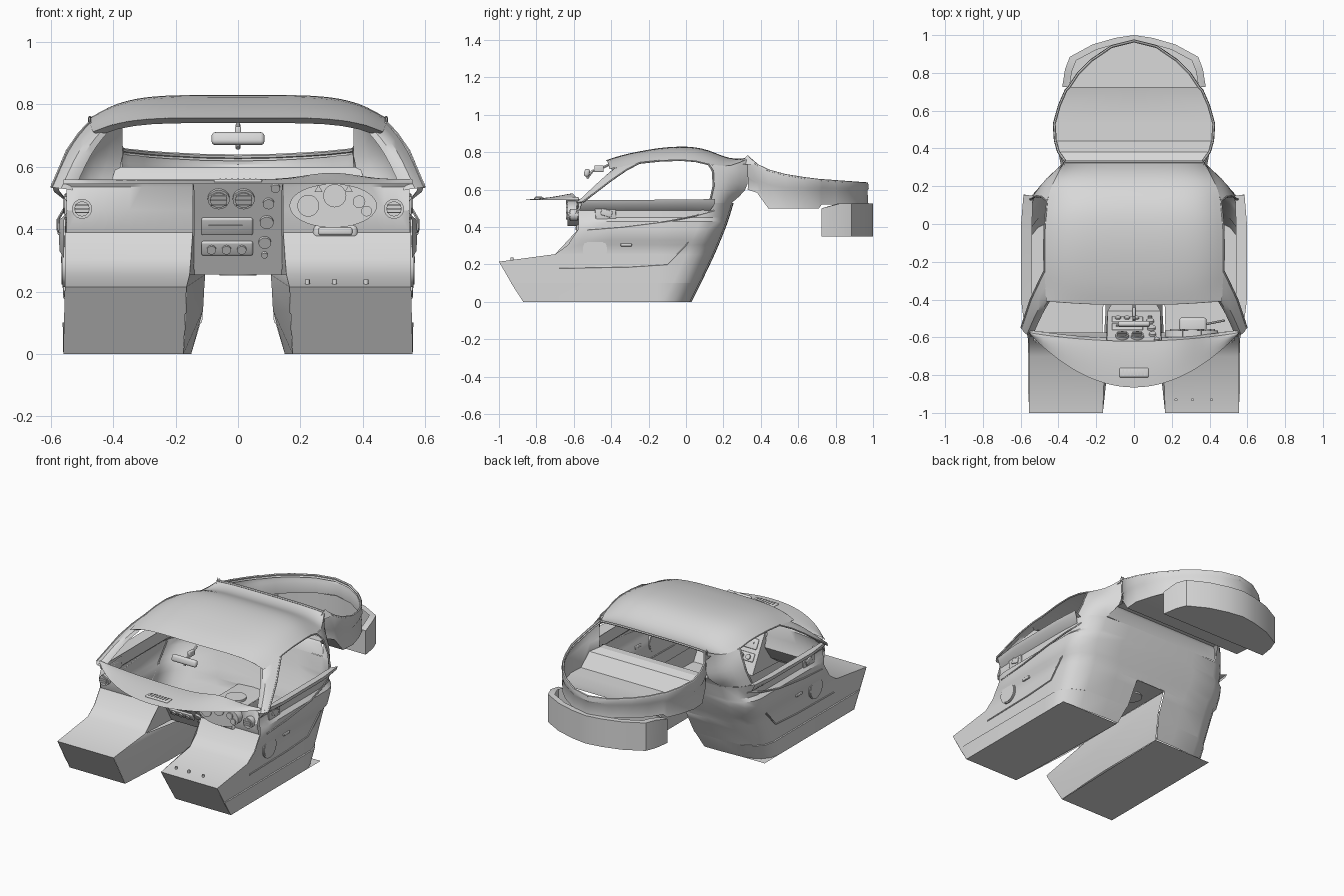
import bpy, bmesh, math
from mathutils import Matrix, Vector

grey = bpy.data.materials.new("plain grey")
grey.diffuse_color = (0.7, 0.7, 0.7, 1)


def finish(name, bm, subsurf=0):
    me = bpy.data.meshes.new(name)
    bmesh.ops.remove_doubles(bm, verts=bm.verts, dist=0.0004)
    bmesh.ops.recalc_face_normals(bm, faces=bm.faces)
    bm.to_mesh(me)
    bm.free()
    ob = bpy.data.objects.new(name, me)
    bpy.context.collection.objects.link(ob)
    me.materials.append(grey)
    if subsurf:
        m = ob.modifiers.new("smooth", 'SUBSURF')
        m.levels = m.render_levels = subsurf
        m.boundary_smooth = 'PRESERVE_CORNERS'
    return ob


def loft(name, rows, mirror=True, subsurf=0):
    """Skin rows of points into one sheet, optionally with its mirror half."""
    bm = bmesh.new()
    for s in ((1, -1) if mirror else (1,)):
        vs = [[bm.verts.new((s * x, y, z)) for x, y, z in r] for r in rows]
        for a, b in zip(vs, vs[1:]):
            for i in range(len(a) - 1):
                bm.faces.new((a[i], a[i + 1], b[i + 1], b[i]))
    return finish(name, bm, subsurf)


def disc(name, loc, r, depth, rot, sx=1.0, sy=1.0, seg=28):
    bm = bmesh.new()
    bmesh.ops.create_cone(bm, cap_ends=True, segments=seg, radius1=r, radius2=r, depth=depth)
    bm.transform(Matrix.Translation(loc) @ rot @ Matrix.Diagonal((sx, sy, 1, 1)))
    return finish(name, bm)


def box(name, loc, size, rotx=0.0, bevel=0.0):
    bm = bmesh.new()
    bmesh.ops.create_cube(bm, size=1)
    bm.transform(Matrix.Diagonal((*size, 1)))
    if bevel:
        bmesh.ops.bevel(bm, geom=bm.edges[:], offset=bevel, segments=3, affect='EDGES', profile=0.5)
    bm.transform(Matrix.Translation(loc) @ Matrix.Rotation(rotx, 4, 'X'))
    return finish(name, bm)


def tube(name, pts, r, mirror=False):
    for s in ((1, -1) if mirror else (1,)):
        cu = bpy.data.curves.new(name, 'CURVE')
        cu.dimensions = '3D'
        cu.bevel_depth = r
        cu.bevel_resolution = 1
        cu.use_fill_caps = True
        sp = cu.splines.new('POLY')
        sp.points.add(len(pts) - 1)
        for p, (x, y, z) in zip(sp.points, pts):
            p.co = (s * x, y, z, 1)
        cu.materials.append(grey)
        bpy.context.collection.objects.link(bpy.data.objects.new(name, cu))


def lerp(tab, v):
    for (a, fa), (b, fb) in zip(tab, tab[1:]):
        if v <= b:
            return fa + (fb - fa) * max(0, (v - a) / (b - a))
    return tab[-1][1]


RX = Matrix.Rotation(math.pi / 2, 4, 'X')
RY = Matrix.Rotation(math.pi / 2, 4, 'Y')

# footwells: floor, toe board and sloping top
well = [(.02, 0, .15), (-.87, 0, .175), (-1, .215, .165), (-.7, .255, .155),
        (-.63, .305, .15), (-.575, .39, .145)]
loft("footwell", [[(xi, y, z), (.555 if z else .56, y, z)] for y, z, xi in well])

# outer door walls running round into the rear bulkhead
back = [(0, .02), (.1, .07), (.215, .125), (.28, .155), (.39, .2), (.49, .235), (.53, .245)]
side = [(0, -.87, .56, .15), (.1, -.935, .562, .12), (.102, -.935, .555, .115), (.215, -1, .555, .108),
        (.255, -.7, .555, .105), (.256, -.698, .555, 0), (.305, -.63, .557, 0), (.33, -.615, .572, 0),
        (.39, -.575, .575, 0), (.43, -.575, .572, 0), (.45, -.575, .55, 0), (.53, -.575, .545, 0)]
rows = []
for z, yf, xw, xi in side:
    yb = lerp(back, z)
    xf = min(xw, .557)
    rows.append([(xf, yf, z), (xw, yf + .06, z), (xw, -.4, z), (xw, -.15, z), (xw, yb - .14, z),
                 (xw - .015, yb - .085, z), (xw - .05, yb - .04, z), (xw - .13, yb, z),
                 (xw - .3, yb + .008, z), (xi, yb + .01, z)])
loft("side_and_rear_wall", rows)

# centre tunnel walls, cheeks and roof
tun = [(0, -.87, .02, .175, .15), (.14, -.955, .09, .167, .112),
       (.215, -1, .125, .165, .108), (.255, -.7, .145, .155, .105)]
loft("tunnel_wall", [[(xf, yf, z), (xb, -.45, z), (xb, yb, z)] for z, yf, yb, xf, xb in tun])
loft("console_cheek", [[(.155, -.7, .255), (.14, -.46, .255)], [(.145, -.575, .39), (.142, -.53, .39)],
                       [(.145, -.61, .54), (.142, -.62, .545)]])
loft("tunnel_roof", [[(.14, -.46, .255), (0, -.46, .255)], [(.105, -.4, .256), (0, -.4, .262)],
                     [(.105, .155, .256), (0, .155, .262)]])
for y in (-.02, -.17):
    disc("cup_holder", (0, y, .262), .06, .02, Matrix())

# roof skin
crown = [(-.43, .757, .465, .712), (-.34, .787, .472, .725), (-.25, .805, .475, .742), (-.14, .825, .477, .755),
         (-.03, .832, .475, .758), (.05, .828, .468, .752), (.12, .812, .46, .735), (.18, .786, .445, .73),
         (.235, .767, .42, .722), (.29, .764, .39, .742), (.33, .772, .37, .765)]
us = [i / 8 for i in range(-8, 9)]
loft("roof", [[(u * xe, y + (.02 * u * u if y < -.3 else 0), ze + (zc - ze) * (1 - abs(u) ** 5)) for u in us]
              for y, zc, xe, ze in crown], mirror=False, subsurf=1)
# header return lip
loft("windscreen_header", [[(u * .465, -.43 + .02 * u * u, .712 + .045 * (1 - abs(u) ** 5)) for u in us],
                           [(u * .445, -.385 + .02 * u * u, .70 + .04 * (1 - abs(u) ** 5)) for u in us]],
     mirror=False)

# windscreen pillars, outer face and inner return
front = [(.57, -.6, .53), (.53, -.51, .62), (.497, -.455, .675), (.465, -.41, .712)]
rear = [(.597, -.55, .535), (.548, -.4, .65), (.51, -.32, .705), (.475, -.25, .742)]
inner = [(x - .045, y + .035, z - .005) for x, y, z in front]
loft("windscreen_pillar", [inner, front, rear], subsurf=1)

# rear pillars between side window, bulkhead and hatch
loft("rear_pillar", [
    [(.46, .12, .735), (.49, .143, .70), (.522, .147, .62), (.545, .12, .53)],
    [(.445, .18, .73), (.475, .195, .68), (.505, .19, .61), (.53, .16, .53)],
    [(.42, .235, .722), (.445, .25, .67), (.475, .242, .60), (.495, .205, .53)],
    [(.37, .33, .765), (.37, .33, .66), (.37, .33, .60), (.415, .245, .53)]], subsurf=1)

# window ledge and window surround
loft("window_ledge", [[(.54, -.57, .53), (.54, -.35, .53), (.54, 0, .53), (.535, .15, .53)],
                      [(.578, -.56, .545), (.598, -.4, .545), (.598, 0, .547), (.585, .155, .55)],
                      [(.572, -.56, .52), (.59, -.4, .52), (.59, 0, .52), (.575, .155, .525)],
                      [(.548, -.57, .49), (.552, -.4, .49), (.552, 0, .49), (.545, .13, .49)]])
tube("window_seal", rear + [(.476, -.14, .754), (.475, -.03, .758), (.468, .05, .752), (.46, .12, .735),
                            (.49, .143, .70), (.522, .147, .62), (.55, .13, .545)], .005, True)

# parcel shelf over the bulkhead
xs = [.415, .3, .15, 0]
loft("parcel_shelf", [[(x, .25, .53) for x in xs], [(x * .95, .272, .59) for x in xs],
                      [(x * .9, .285, .60) for x in xs], [(x * .89, .33, .60) for x in xs]])

# boot tub: rim, walls, floor
plan = [(.37, .33), (.405, .38), (.422, .44), (.428, .53), (.40, .63), (.365, .71), (.35, .725),
        (.30, .80), (.23, .87), (.12, .945), (0, .975)]
ztop = [(.33, .77), (.36, .74), (.42, .705), (.55, .67), (.7, .65), (.98, .63)]
zmid = [(.33, .66), (.42, .62), (.5, .6), (.98, .595)]
zbot = [(.33, .6), (.37, .6), (.43, .5), (.715, .5), (.725, .52), (1, .52)]
ring = lambda k, tab, dz=0: [(x * k, .5 + (y - .5) * k, lerp(tab, y) + dz) for x, y in plan]
loft("boot_wall", [ring(.97, ztop, -.012), ring(1, ztop), ring(1.005, zmid, .012), ring(.99, zmid),
                   [(x, y, lerp(zbot, y)) for x, y in plan]])
loft("boot_floor", [[(x, y, lerp(zbot, y)), (0, y, lerp(zbot, y))] for x, y in plan if y < .726 and y != .71])
tube("hatch_seal", ring(.985, ztop, .002), .007, True)
tube("hatch_top_seal", [(u * .365, .33, .765 + .008 * (1 - u ** 4)) for u in us], .007)

# small raised tips beside the hatch opening
loft("hatch_corner", [[(.36, .29, .742), (.375, .33, .785)], [(.385, .30, .735), (.40, .375, .735)]])

# deep well at the tail
tail = [(0, .725), (.38, .725), (.365, .82), (.34, .885), (.22, .95), (.1, .985), (0, 1.0)]
loft("tail_well", [[(0, .86, .35)] * 7, [(x, y, .35) for x, y in tail],
                   [(x, y, .50 if y < .73 else .525) for x, y in tail],
                   [(x * .9, .725 + (y - .725) * .88, .50 if y < .73 else .525) for x, y in tail]])

# dashboard pad with instrument hood
def rear_y(x):
    return -.575 - .045 * (1 - (x / .56) ** 2)


def pad_z(x, t):
    hood = math.exp(-((x - .3) / .12) ** 2)
    return .545 + .015 * math.sin(t * 2) + .022 * hood * t * t


dx = [-.56 + .04 * i for i in range(29)]
rows = []
for t in (0, .1, .3, .5, .7, .85, 1):
    rows.append([(x, (-.865 + .29 * (x / .56) ** 2) * (1 - t) + rear_y(x) * t, pad_z(x, t)) for x in dx])
loft("dash_pad", rows, mirror=False)

# dashboard faces left and right of the console
for sgn in (-1, 1):
    fx = [sgn * (.145 + .0405 * i) for i in range(11)]
    loft("dash_face", [[(x, rear_y(x), pad_z(x, 1)) for x in fx], [(x, rear_y(x) + .015, .535) for x in fx],
                       [(x, -.595, .46) for x in fx], [(x, -.575, .39) for x in fx]], mirror=False)
    disc("side_vent_rim", (sgn * .5, -.6, .465), .032, .04, RX)
    disc("side_vent", (sgn * .5, -.6, .465), .024, .05, RX)
    for dz in (-.012, 0, .012):
        box("vent_slat", (sgn * .5, -.6, .465 + dz), (.044, .06, .004))

# centre console face with vents, radio and controls
cy = lambda z: -.62 + (.545 - z) * .552
loft("console_face", [[(-.142, -.625, .55), (.142, -.625, .55)], [(-.14, -.46, .255), (.14, -.46, .255)]],
     mirror=False)
TILT = Matrix.Rotation(-1.066, 4, 'X')
for x in (-.062, .018):
    disc("centre_vent_rim", (x, cy(.5), .5), .035, .024, TILT)
    disc("centre_vent", (x, cy(.5), .5), .027, .034, TILT)
    for d in (-.014, 0, .014):
        box("vent_slat", (x, cy(.5 + d), .5 + d), (.05, .042, .004), .504)
box("radio", (-.035, cy(.41), .41), (.165, .018, .062), .504, .006)
box("radio_slot", (-.04, cy(.413), .413), (.11, .026, .012), .504)
box("heater_panel", (-.035, cy(.34), .34), (.165, .018, .05), .504, .006)
for x in (-.085, -.037, .012):
    disc("heater_knob", (x, cy(.34), .34), .015, .034, TILT, seg=16)
for x, z, r in ((.12, .535, .015), (.098, .485, .018), (.092, .425, .022), (.086, .36, .02), (.085, .32, .01)):
    disc("console_button", (x, cy(z), z), r, .024, TILT, seg=18)

# instrument pod, dials and steering column
disc("instrument_pod", (.305, -.598, .475), .14, .07, RX, 1, .5, 40)
for x, z, r in ((.225, .475, .035), (.31, .507, .037), (.388, .488, .02), (.412, .458, .017)):
    disc("dial", (x, -.598, z), r, .085, RX)
for x in (.258, .355):
    disc("warning_light", (x, -.598, .527), .015, .082, RX, seg=3)
box("steering_column", (.312, -.54, .393), (.145, .09, .048), 0, .015)
box("column_recess", (.312, -.545, .393), (.11, .092, .025), 0, .008)
tube("column_stalk", [(.38, -.53, .4), (.48, -.51, .415)], .006)

# defroster vent in the pad
box("defroster_vent", (0, -.787, .553), (.155, .05, .014), 0, .006)
for i in range(-3, 4):
    box("defroster_slat", (i * .019, -.787, .56), (.006, .034, .006))

# rear view mirror
box("mirror", (0, -.53, .69), (.17, .03, .042), -.25, .013)
tube("mirror_stem", [(0, -.53, .66), (0, -.5, .70), (0, -.45, .715), (0, -.41, .735)], .008)
box("mirror_mount", (0, -.465, .712), (.02, .05, .035), 0, .005)

# door trim
for s in (-1, 1):
    disc("door_speaker", (s * .557, -.487, .28), .065, .012, RY, seg=36)
    disc("door_speaker_mesh", (s * .558, -.487, .28), .058, .016, RY, seg=36)
    box("door_handle", (s * .561, -.32, .305), (.014, .06, .016), 0, .004)
    box("handle_recess", (s * .55, -.43, .475), (.012, .11, .07), .08, .004)
    box("handle_lever", (s * .552, -.425, .475), (.018, .06, .035), -.3, .004)
tube("armrest_line", [(.573, -.53, .385), (.577, -.34, .40), (.577, -.1, .43), (.56, .05, .46), (.53, .15, .487)],
     .005, True)
tube("pocket_line", [(.555, -.68, .18), (.556, -.3, .187), (.556, -.1, .2), (.562, 0, .3), (.555, .09, .43)],
     .005, True)

# pedals stops on the driver toe board
for x in (.222, .31, .41):
    disc("pedal_pivot", (x, -.93, .228), .008, .02, Matrix(), seg=12)

# turn tubes into meshes and shade everything by angle
for ob in bpy.context.scene.objects:
    ob.select_set(True)
bpy.context.view_layer.objects.active = bpy.data.objects["roof"]
bpy.ops.object.convert(target='MESH')
bpy.ops.object.shade_smooth_by_angle(angle=math.radians(35))
